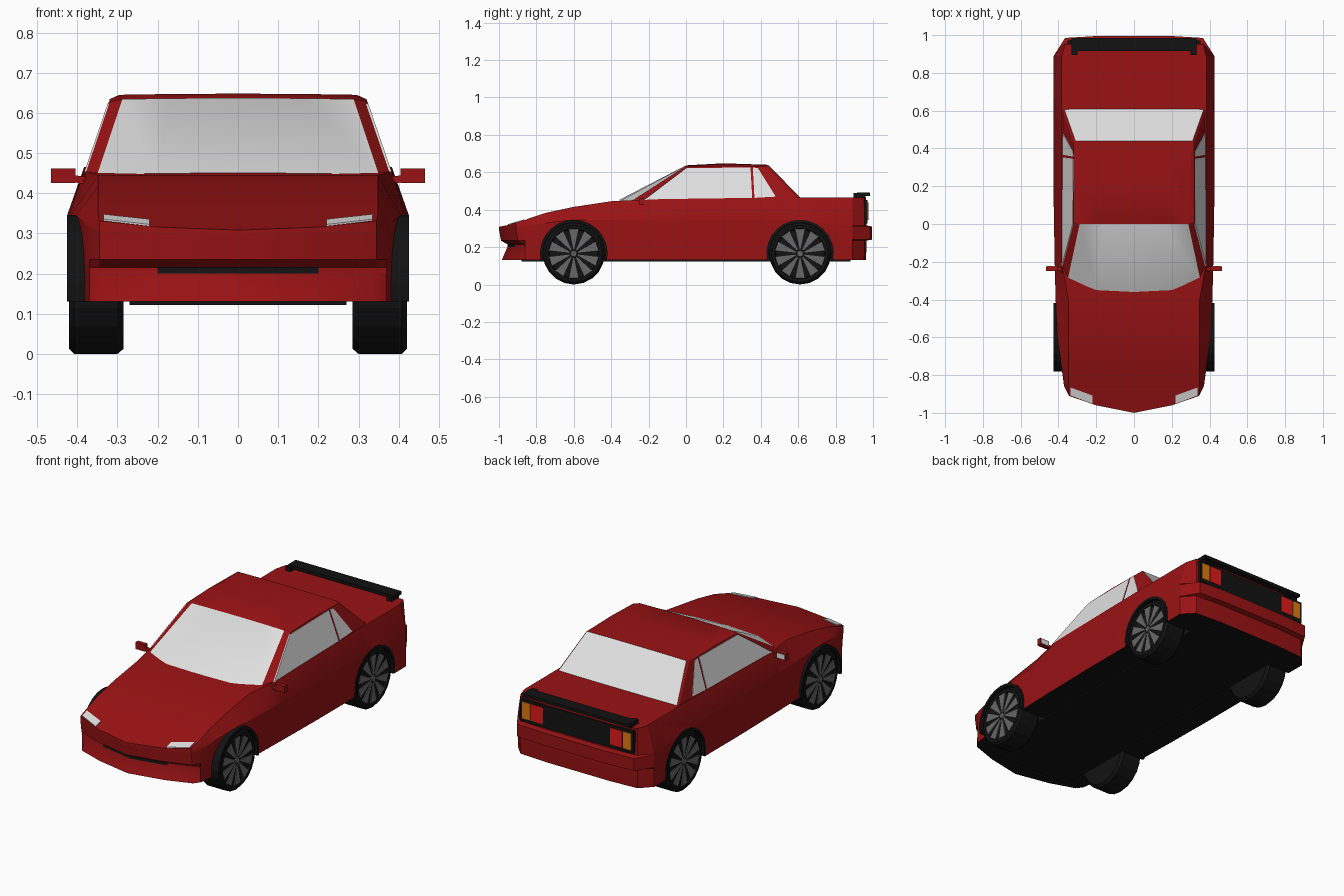
import bpy, bmesh
from math import pi, sin, cos, radians

old = bpy.data.objects.get("Cube")
if old:
    bpy.data.objects.remove(old, do_unlink=True)


def material(name, r, g, b):
    m = bpy.data.materials.new(name)
    m.use_nodes = True
    m.diffuse_color = (r, g, b, 1)
    m.node_tree.nodes["Principled BSDF"].inputs["Base Color"].default_value = (r, g, b, 1)
    return m


RED = material("red paint", 0.32, 0.006, 0.007)
BLACK = material("black trim", 0.006, 0.006, 0.006)
GLASS = material("pale glass", 0.75, 0.75, 0.75)
GREY = material("wheel grey", 0.14, 0.14, 0.14)
LAMP = material("lamp red", 0.75, 0.01, 0.01)
AMBER = material("lamp amber", 0.75, 0.2, 0.005)


def build(name, verts, faces, mats, indices=None, smooth=False):
    mesh = bpy.data.meshes.new(name)
    mesh.from_pydata(verts, [], faces)
    for m in mats:
        mesh.materials.append(m)
    if indices:
        mesh.polygons.foreach_set("material_index", indices)
    bm = bmesh.new()
    bm.from_mesh(mesh)
    bmesh.ops.recalc_face_normals(bm, faces=bm.faces)
    bm.to_mesh(mesh)
    bm.free()
    obj = bpy.data.objects.new(name, mesh)
    bpy.context.collection.objects.link(obj)
    bpy.ops.object.select_all(action="DESELECT")
    bpy.context.view_layer.objects.active = obj
    obj.select_set(True)
    if smooth:
        bpy.ops.object.shade_smooth_by_angle(angle=radians(25))
    return obj


def prism(name, outline, shift, mat):
    """Extrude an outline of 3D points by a shift vector."""
    n = len(outline)
    verts = list(outline) + [tuple(a + b for a, b in zip(p, shift)) for p in outline]
    faces = [range(n), range(n, 2 * n)]
    faces += [(i, (i + 1) % n, n + (i + 1) % n, n + i) for i in range(n)]
    return build(name, verts, faces, [mat])


def box(name, x0, x1, y0, y1, z0, z1, mat):
    return prism(name, [(x0, y0, z0), (x1, y0, z0), (x1, y1, z0), (x0, y1, z0)], (0, 0, z1 - z0), mat)


def lathe(name, profile, y, z, sides, mats, start=0, sweep=2 * pi, indices=None):
    """Turn a closed (x, radius) profile about the axle at (y, z)."""
    full = abs(sweep - 2 * pi) < 0.001
    rows, k = (sides if full else sides + 1), len(profile)
    verts = []
    for i in range(rows):
        a = start + sweep * i / sides
        verts += [(x, y + r * cos(a), z + r * sin(a)) for x, r in profile]
    faces = [(i * k + j, i * k + (j + 1) % k, (i + 1) % rows * k + (j + 1) % k, (i + 1) % rows * k + j)
             for i in range(sides) for j in range(k)]
    if not full:
        faces += [range(k), range((rows - 1) * k, rows * k)]
    return build(name, verts, faces, mats)


def lerp(table, v):
    for (a, p), (b, q) in zip(table, table[1:]):
        if v <= b:
            return p + (q - p) * max(0, v - a) / (b - a)
    return table[-1][1]


# Lower body: plan outlines stacked by height
TOP = [(-1, .308), (-.96, .316), (-.91, .331), (-.86, .346), (-.75, .383), (-.6, .415),
       (-.4, .445), (-.2, .455), (.1, .46), (.55, .465), (1, .465)]
BELT = [(-1, .295), (-.86, .31), (-.6, .34), (.7, .34), (.89, .31), (1, .31)]
SHOULDER = [(-.4, .348), (-.2, .383)]
SIDE = [(.37, -.86), (.385, -.75), (.405, -.6), (.415, -.4), (.42, -.2), (.425, .1), (.425, .55), (.425, .89)]
LEVELS = [(.13, .985, .962), (.2, .955, .965), (.215, .955, .965), (.235, .99, .965),
          (.24, .99, .995), ("belt", 1, .995), ("step", 1, .965), ("top", 1, .962)]

verts = []
for z, nose, rear in LEVELS:
    half = [(0, -nose), (.2, .04 - nose), (.345, .09 - nose)] + SIDE + [(.365, rear - .01), (.2, rear)]
    if z == "top":
        half = [(min(x, lerp(SHOULDER, y)), y) for x, y in half]
    for x, y in half + [(-x, y) for x, y in half[:0:-1]]:
        h = {"belt": lerp(BELT, y), "step": lerp(BELT, y) + .006, "top": lerp(TOP, y)}.get(z, z)
        verts.append((x, y, h))
N = len(half)
M = 2 * N - 1
faces, tint = [], []
for lv in range(len(LEVELS) - 1):
    for i in range(M):
        j = (i + 1) % M
        faces.append((lv * M + i, lv * M + j, lv * M + M + j, lv * M + M + i))
        tint.append(1 if lv == 1 and i in (0, M - 1) else 0)
for base, colour in ((0, 1), ((len(LEVELS) - 1) * M, 0)):
    faces.append((base, base + 1, base + M - 1))
    faces += [(base + i, base + i + 1, base + M - i - 1, base + M - i) for i in range(1, N - 1)]
    tint += [colour] * (N - 1)
body = build("body", verts, faces, [RED, BLACK], tint)

# Wheel wells cut out of the body
AXLES = (-.6, .61)
for y in AXLES:
    for s in (1, -1):
        ring = [(s * .27, y + .177 * cos(a * pi / 12), .165 + .177 * sin(a * pi / 12)) for a in range(24)]
        cutter = prism("well_cutter", ring, (s * .3, 0, 0), RED)
        cutter.data.materials.append(BLACK)
        for p in cutter.data.polygons:
            p.material_index = 1
        cutter.hide_render = True
        mod = body.modifiers.new("well", "BOOLEAN")
        mod.operation, mod.solver, mod.object = "DIFFERENCE", "EXACT", cutter
        bpy.context.view_layer.objects.active = body
        bpy.ops.object.modifier_apply(modifier=mod.name)
        bpy.data.objects.remove(cutter, do_unlink=True)
bpy.ops.object.select_all(action="DESELECT")
body.select_set(True)
bpy.ops.object.shade_smooth_by_angle(angle=radians(25))
box("chassis", -.27, .27, -.88, .88, .122, .14, BLACK)

# Cabin: rows from windscreen foot to rear deck, side to centre
ROWS = [[(.388, -.25, .43), (.35, -.29, .447), (.2, -.35, .449), (0, -.36, .451)],
        [(.32, .01, .628), (.288, 0, .634), (.17, 0, .636), (0, 0, .637)],
        [(.32, .2, .634), (.295, .2, .645), (.17, .2, .647), (0, .2, .648)],
        [(.32, .43, .63), (.31, .44, .638), (.17, .44, .64), (0, .44, .64)],
        [(.388, .63, .43), (.37, .61, .462), (.2, .61, .465), (0, .61, .465)]]
verts = [p for row in ROWS for p in row + [(-x, y, z) for x, y, z in row[-2::-1]]]
faces, tint = [], []
for r in range(4):
    for c in range(6):
        faces.append((r * 7 + c, r * 7 + c + 1, r * 7 + c + 8, r * 7 + c + 7))
        tint.append(1 if r in (0, 3) and 0 < c < 5 else 0)
faces += [range(0, 35, 7), range(6, 35, 7)]
build("cabin", verts, faces, [RED, GLASS], tint + [0, 0], smooth=True)

WINDOWS = {"door_window": [(-.225, .452), (.0, .622), (.345, .626), (.354, .462)],
           "quarter_window": [(.357, .626), (.385, .622), (.48, .47), (.366, .463)]}
for s, side in ((1, "left"), (-1, "right")):
    # Side glass follows the leaning cabin wall
    for name, pts in WINDOWS.items():
        wall = [(s * (.387 - (z - .44) * .342), y, z) for y, z in pts]
        prism(f"{side}_{name}", wall, (-s * .006, 0, 0), GLASS)

    # Headlight set into the bonnet
    plan = [(.22, -.952), (.335, -.908), (.335, -.866), (.22, -.908)]
    prism(f"{side}_headlight", [(s * x, y, lerp(TOP, y) + .004) for x, y in plan], (0, 0, -.008), GLASS)

    # Door mirror
    box(f"{side}_mirror", s * .405, s * .465, -.25, -.225, .425, .462, RED)
    box(f"{side}_mirror_glass", s * .41, s * .46, -.227, -.222, .43, .457, GLASS)
    prism(f"{side}_mirror_stalk", [(s * .37, -.248, .42), (s * .41, -.248, .428),
                                   (s * .41, -.248, .445), (s * .37, -.248, .44)], (0, .02, 0), RED)

    # Tail lamps and spoiler foot
    box(f"{side}_tail_lamp", s * .21, s * .285, .955, .975, .345, .438, LAMP)
    box(f"{side}_indicator", s * .29, s * .34, .95, .975, .345, .438, AMBER)
    box(f"{side}_spoiler_foot", s * .3, s * .33, .895, .96, .46, .488, BLACK)

    for y, end in zip(AXLES, ("front", "rear")):
        tag = f"{side}_{end}"
        # Arch trim and tyre
        trim = [(s * .3, .166), (s * .426, .166), (s * .426, .181), (s * .3, .181)]
        lathe(f"{tag}_arch_trim", trim, y, .165, 14, [BLACK], radians(-11), radians(202))
        tyre = [(s * .285, .001), (s * .285, .152), (s * .3, .165), (s * .408, .165),
                (s * .42, .152), (s * .42, .136), (s * .41, .13), (s * .41, .001)]
        lathe(f"{tag}_tyre", tyre, y, .165, 20, [BLACK])
        # Ten wedge spokes around a small hub
        verts, faces = [], []
        for k in range(10):
            for r, w in ((.022, .2), (.134, .2)):
                for d in (-w, w):
                    a = k * pi / 5 + pi / 10 + d
                    verts.append((s * .416, y + r * cos(a), .165 + r * sin(a)))
            faces.append((4 * k, 4 * k + 1, 4 * k + 3, 4 * k + 2))
        spokes = build(f"{tag}_spokes", verts, faces, [GREY])
        mod = spokes.modifiers.new("thickness", "SOLIDIFY")
        mod.thickness, mod.offset = .005, 0
        lathe(f"{tag}_hub", [(s * .405, .001), (s * .405, .02), (s * .42, .016), (s * .42, .001)],
              y, .165, 10, [GREY])

# Rear panel and spoiler plank
box("tail_panel", -.352, .352, .945, .971, .325, .452, BLACK)
box("spoiler", -.33, .33, .915, .985, .474, .491, BLACK)
